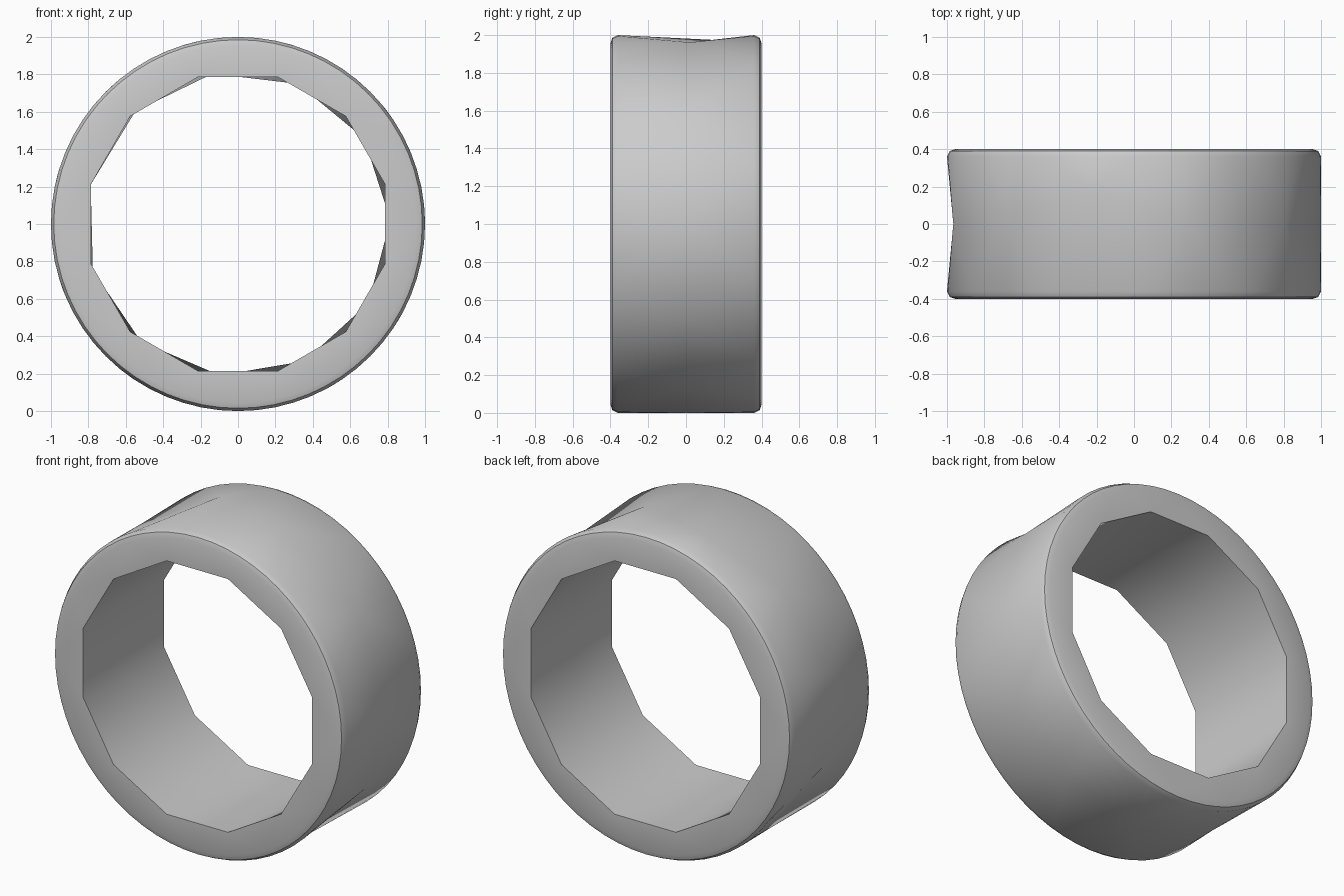
import bpy, bmesh, math

if "Cube" in bpy.data.objects:
    bpy.data.objects.remove(bpy.data.objects["Cube"])

bm = bmesh.new()


def ring(radius, y, degrees):
    """Loop of (angle, vertex) around the y axis; y may be one value or a list."""
    ys = y if isinstance(y, list) else [y] * len(degrees)
    out = []
    for d, yy in zip(degrees, ys):
        t = math.radians(d)
        out.append((d, bm.verts.new((radius * math.cos(t), yy, 1 + radius * math.sin(t)))))
    return out


def stitch(a, b):
    """Triangle strip between two loops that may have different counts."""
    def off(d):
        return (d - a[0][0] + 180) % 360 - 180
    s = min(range(len(b)), key=lambda k: abs(off(b[k][0])))
    b = b[s:] + b[:s]
    base = a[0][0]
    aa = [(d - base) % 360 for d, _ in a] + [360]
    first = off(b[0][0])
    bb = [first + (d - b[0][0]) % 360 for d, _ in b] + [first + 360]
    va = [v for _, v in a] + [a[0][1]]
    vb = [v for _, v in b] + [b[0][1]]
    i = j = 0
    while i < len(a) or j < len(b):
        if j == len(b) or (i < len(a) and aa[i] + aa[i + 1] <= bb[j] + bb[j + 1]):
            bm.faces.new((va[i], va[i + 1], vb[j]))
            i += 1
        else:
            bm.faces.new((va[i], vb[j + 1], vb[j]))
            j += 1


def regular(n, start):
    return [start + 360 * k / n for k in range(n)]


fine = regular(64, 0)
hole = regular(12, 15)

# coarse middle loops of the outer band and of the bore
outer_mid = ring(1.0, [0, 0, 0.02, 0.15, 0.05, 0, 0, 0, 0, 0, 0],
                 [1, 37, 74, 103, 134, 165, 200, 235, 270, 300, 330])
inner_mid = ring(0.815, 0.0, regular(11, 1.4))

# each side: band, rounded rim, flat face, bore wall
for side in (-1, 1):
    loops = [outer_mid,
             ring(1.0, side * 0.36, fine),
             ring(0.985, side * 0.39, fine),
             ring(0.955, side * 0.40, fine),
             ring(0.815, side * 0.40, hole),
             inner_mid]
    for a, b in zip(loops, loops[1:]):
        stitch(a, b)

bmesh.ops.recalc_face_normals(bm, faces=bm.faces[:])
mesh = bpy.data.meshes.new("ring_band")
bm.to_mesh(mesh)
bm.free()

# single grey colour
grey = bpy.data.materials.new("light_grey")
grey.diffuse_color = (0.6, 0.6, 0.6, 1)
grey.use_nodes = True
grey.node_tree.nodes["Principled BSDF"].inputs["Base Color"].default_value = grey.diffuse_color
mesh.materials.append(grey)

obj = bpy.data.objects.new("ring_band", mesh)
bpy.context.collection.objects.link(obj)
bpy.context.view_layer.objects.active = obj
obj.select_set(True)
bpy.ops.object.shade_smooth_by_angle(angle=math.radians(35))
